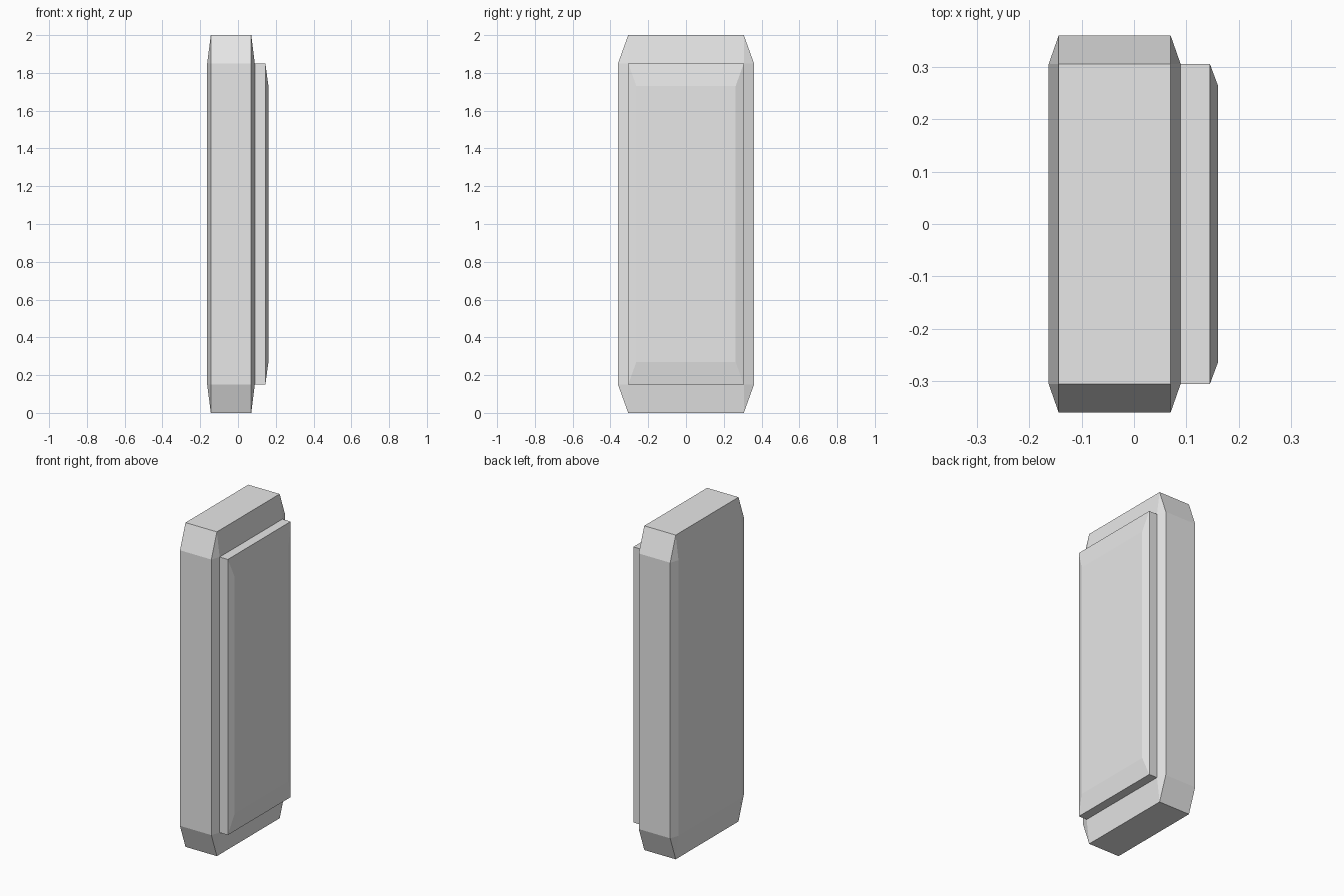
import bpy, bmesh
from mathutils import Matrix, Vector

default_cube = bpy.data.objects.get("Cube")
if default_cube:
    bpy.data.objects.remove(default_cube, do_unlink=True)

GREY = (0.8, 0.8, 0.8, 1.0)
grey = bpy.data.materials.new("plain grey")
grey.use_nodes = True
grey.diffuse_color = GREY
grey.node_tree.nodes["Principled BSDF"].inputs["Base Color"].default_value = GREY


def finish(bm, name, size, centre):
    """Stretch a unit block to its size, place it and make the object."""
    fit = Matrix.Translation(centre) @ Matrix.Diagonal((*size, 1.0))
    bmesh.ops.transform(bm, matrix=fit, verts=bm.verts)
    bmesh.ops.recalc_face_normals(bm, faces=bm.faces)
    mesh = bpy.data.meshes.new(name)
    bm.to_mesh(mesh)
    bm.free()
    mesh.materials.append(grey)
    obj = bpy.data.objects.new(name, mesh)
    bpy.context.collection.objects.link(obj)
    return obj


# Slab body: unit block chamfered evenly, then stretched
bm = bmesh.new()
bmesh.ops.create_cube(bm, size=1)
bmesh.ops.bevel(bm, geom=bm.edges[:], offset=0.075, offset_type='OFFSET',
                segments=1, affect='EDGES')
finish(bm, "body", (0.252, 0.72, 2.0), (-0.037, 0, 1.0))

# Raised side panel: plain block with a shallow tapered outer face
bm = bmesh.new()
bmesh.ops.create_cube(bm, size=1)
outer = max(bm.faces, key=lambda f: f.calc_center_median().x)
rim = bmesh.ops.extrude_discrete_faces(bm, faces=[outer])["faces"][0]
bmesh.ops.scale(bm, vec=(1, 0.86, 0.86), verts=rim.verts)
bmesh.ops.translate(bm, vec=Vector((0.286, 0, 0)), verts=rim.verts)
finish(bm, "side_panel", (0.056, 0.612, 1.7), (0.117, 0, 1.0))
